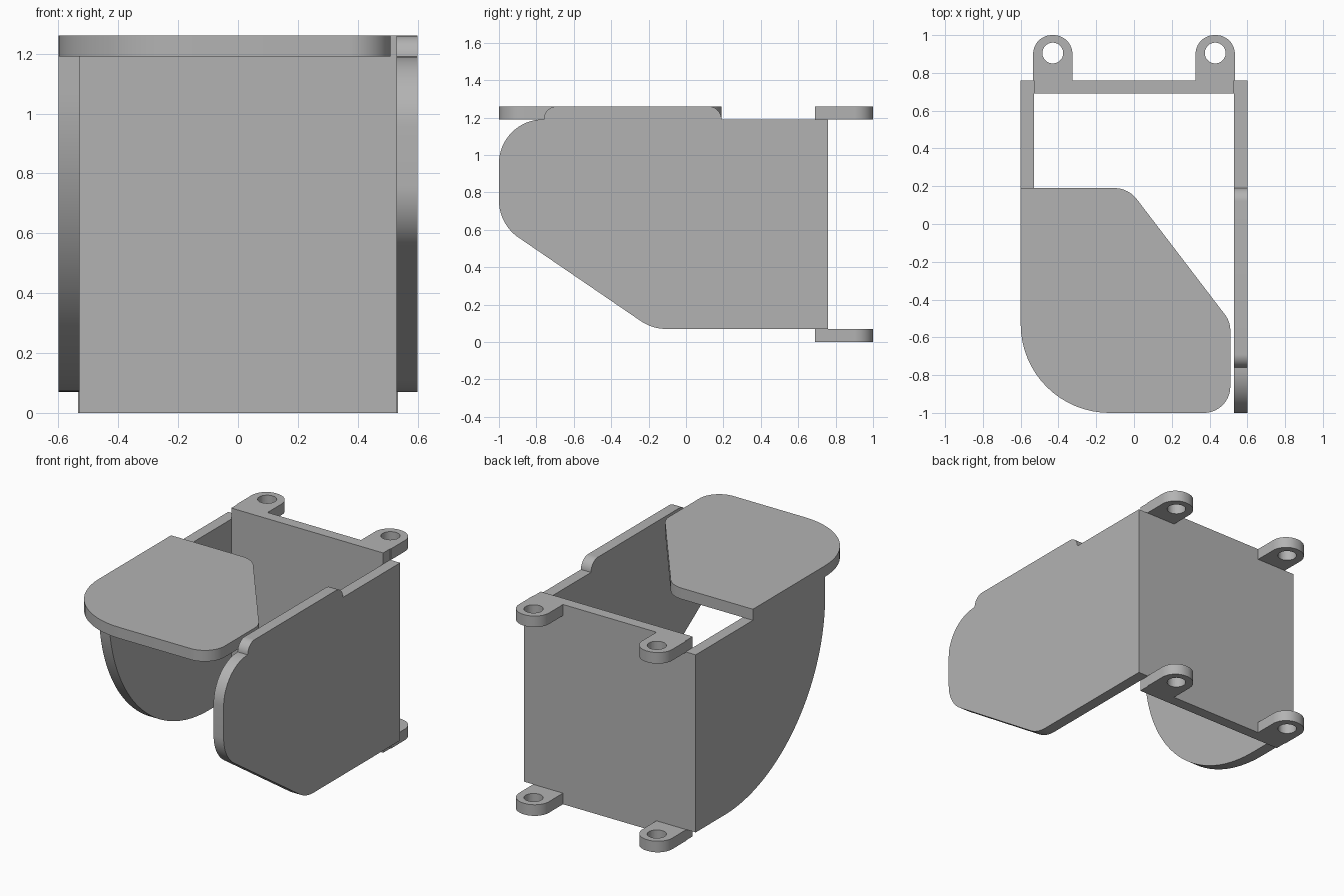
import bpy
import bmesh
from math import tan, pi
from mathutils import Vector, Matrix

cube = bpy.data.objects.get("Cube")
if cube:
    bpy.data.objects.remove(cube, do_unlink=True)

# Main sizes
THICK = 0.07
HALF_W = 0.6
INNER = HALF_W - THICK
BACK = 0.76
LOW, HIGH, TOP = 0.07, 1.19, 1.26

grey = bpy.data.materials.new("plain grey")
grey.use_nodes = True
COLOUR = (0.45, 0.45, 0.45, 1)
grey.diffuse_color = COLOUR
grey.node_tree.nodes["Principled BSDF"].inputs["Base Color"].default_value = COLOUR


def rounded(corners, steps=16):
    """Outline from (u, v, radius) corners, each rounded with a true arc."""
    points = []
    count = len(corners)
    for i, (u, v, radius) in enumerate(corners):
        here = Vector((u, v))
        if radius == 0:
            points.append(here)
            continue
        before = (Vector(corners[i - 1][:2]) - here).normalized()
        after = (Vector(corners[(i + 1) % count][:2]) - here).normalized()
        opening = before.angle(after)
        reach = radius / tan(opening / 2)
        start = here + before * reach
        centre = here + (before + after).normalized() * (Vector((reach, radius)).length)
        turn = pi - opening
        if before.x * after.y - before.y * after.x > 0:
            turn = -turn
        for k in range(steps + 1):
            points.append(centre + Matrix.Rotation(turn * k / steps, 2) @ (start - centre))
    return points


def finish(obj):
    obj.data.materials.clear()
    obj.data.materials.append(grey)
    bpy.ops.object.select_all(action="DESELECT")
    obj.select_set(True)
    bpy.context.view_layer.objects.active = obj
    bpy.ops.object.shade_smooth_by_angle(angle=pi / 6)


def plate(name, outline, axis, low):
    """Sheet extruded by THICK along x (outline is y, z) or z (outline is x, y)."""
    bm = bmesh.new()
    along_x = axis == "x"
    verts = [bm.verts.new((low, u, v) if along_x else (u, v, low)) for u, v in outline]
    bmesh.ops.remove_doubles(bm, verts=verts, dist=0.0005)
    face = bm.faces.new([v for v in verts if v.is_valid])
    shift = Vector((THICK, 0, 0)) if along_x else Vector((0, 0, THICK))
    extruded = bmesh.ops.extrude_face_region(bm, geom=[face], use_keep_orig=True)
    moved = [g for g in extruded["geom"] if isinstance(g, bmesh.types.BMVert)]
    bmesh.ops.translate(bm, verts=moved, vec=shift)
    bmesh.ops.recalc_face_normals(bm, faces=bm.faces)
    mesh = bpy.data.meshes.new(name)
    bm.to_mesh(mesh)
    bm.free()
    obj = bpy.data.objects.new(name, mesh)
    bpy.context.collection.objects.link(obj)
    finish(obj)
    return obj


# Back plate
bpy.ops.mesh.primitive_cube_add(size=1, location=(0, BACK - THICK / 2, TOP / 2))
back = bpy.context.object
back.name = "back_plate"
back.scale = (2 * INNER, THICK, TOP)
bpy.ops.object.transform_apply(location=False, rotation=False)
finish(back)

# Side panel with one large rounded corner
plate("curved_side_panel", rounded([
    (BACK, LOW, 0), (BACK, HIGH, 0), (-0.53, HIGH, 0), (-0.53, LOW, 1.0),
], 40), "x", -HALF_W)

# Side panel with a slanted lower front and a raised rib on its top edge
plate("slanted_side_panel", rounded([
    (BACK, LOW, 0), (BACK, HIGH, 0),
    (0.19, HIGH, 0), (0.19, TOP, 0.07), (-0.76, TOP, 0.07), (-0.76, HIGH, 0),
    (-1, HIGH, 0.235), (-1, 0.63, 0.24), (-0.18, LOW, 0.24),
]), "x", INNER)

# Top flap with a cut-off rear corner
plate("top_flap", rounded([
    (-HALF_W, 0.19, 0), (-0.03, 0.19, 0.15), (0.51, -0.517, 0.14),
    (0.51, -1, 0.14), (-HALF_W, -1, 0.47),
]), "z", HIGH)

# Four mounting lugs, each with a screw hole
for side, x in (("right", -0.43), ("left", 0.43)):
    for level, z in (("lower", 0), ("upper", HIGH)):
        lug = plate(f"{level}_{side}_lug", rounded([
            (x - 0.104, BACK, 0), (x + 0.104, BACK, 0),
            (x + 0.104, 1, 0.1), (x - 0.104, 1, 0.1),
        ]), "z", z)
        bpy.ops.mesh.primitive_cylinder_add(vertices=48, radius=0.055, depth=0.3,
                                            location=(x, 0.905, z + THICK / 2))
        cutter = bpy.context.object
        cutter.hide_render = True
        hole = lug.modifiers.new("hole", "BOOLEAN")
        hole.object = cutter
        hole.operation = "DIFFERENCE"
        hole.solver = "EXACT"
        bpy.context.view_layer.objects.active = lug
        bpy.ops.object.modifier_apply(modifier=hole.name)
        bpy.data.objects.remove(cutter, do_unlink=True)
        finish(lug)
